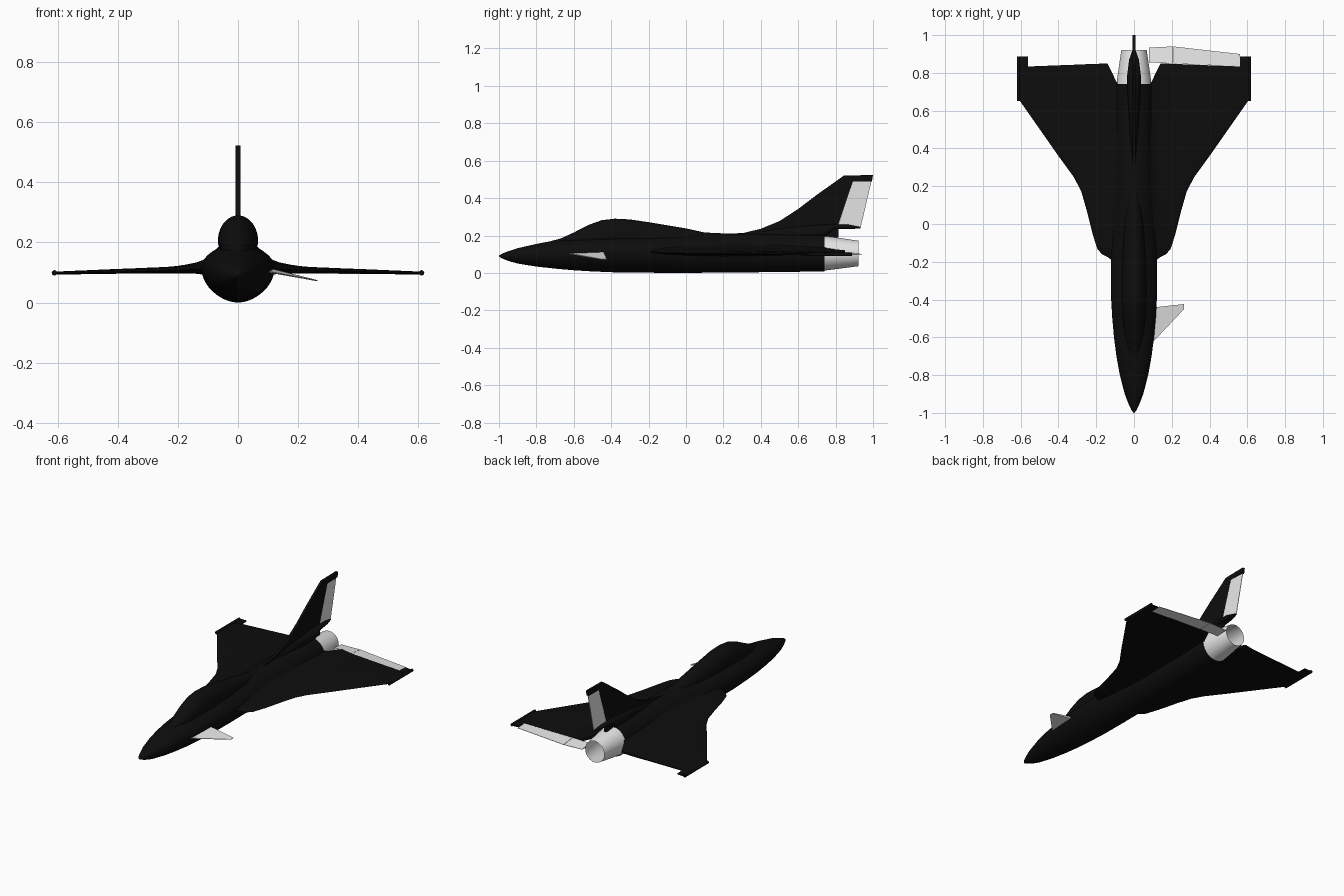
import bpy, bmesh, math
from mathutils import Vector


def material(name, v):
    m = bpy.data.materials.new(name)
    m.diffuse_color = (v, v, v, 1)
    return m


BLACK = material("black_paint", 0.004)
GREY = material("light_grey", 0.8)


def loft(name, rings, mat, caps=True, mirror=False, angle=40):
    """Skin closed rings of equal point count into one object."""
    bm = bmesh.new()
    vs = [[bm.verts.new(p) for p in r] for r in rings]
    n = len(rings[0])
    for a, b in zip(vs, vs[1:]):
        for i in range(n):
            j = (i + 1) % n
            bm.faces.new((a[i], a[j], b[j], b[i]))
    if caps:
        bm.faces.new(vs[0])
        bm.faces.new(vs[-1])
    bmesh.ops.remove_doubles(bm, verts=bm.verts, dist=0.0002)
    bmesh.ops.recalc_face_normals(bm, faces=bm.faces)
    me = bpy.data.meshes.new(name)
    bm.to_mesh(me)
    bm.free()
    me.materials.append(mat)
    ob = bpy.data.objects.new(name, me)
    bpy.context.collection.objects.link(ob)
    if mirror:
        ob.modifiers.new("mirror", 'MIRROR')
    bpy.ops.object.select_all(action='DESELECT')
    ob.select_set(True)
    bpy.context.view_layer.objects.active = ob
    bpy.ops.object.shade_smooth_by_angle(angle=math.radians(angle))
    return ob


def oval(y, w, zb, zc, zt, p=1.0, n=40, x=0.0):
    """Ring across y; p pinches the upper half inwards."""
    ring = []
    for i in range(n):
        t = 2 * math.pi * i / n
        c, s = math.cos(t), math.sin(t)
        e = p if s > 0 else 1 + (p - 1) * 0.2
        ring.append((x + math.copysign(w * abs(c) ** e, c), y,
                     zc + s * ((zt - zc) if s > 0 else (zc - zb))))
    return ring


def blade(name, sections, axis, mat):
    """Thin surface from (leading point, trailing point, front and rear half thickness)."""
    up = Vector(axis)
    rings = []
    for le, te, h0, h1 in sections:
        a, b = Vector(le), Vector(te)
        rings.append([a + up * h0, b + up * h1, b - up * h1, a - up * h0])
    return loft(name, rings, mat, angle=20)


# Fuselage: y, half width, bottom, waist, top, pinch
loft("fuselage", [oval(*s) for s in (
    (-1.0, 0.002, 0.088, 0.09, 0.092, 1), (-0.985, 0.014, 0.078, 0.09, 0.102, 1),
    (-0.95, 0.030, 0.064, 0.092, 0.116, 1), (-0.9, 0.049, 0.05, 0.094, 0.132, 1),
    (-0.8, 0.075, 0.034, 0.1, 0.155, 1.1), (-0.7, 0.093, 0.023, 0.105, 0.174, 1.2),
    (-0.6, 0.106, 0.014, 0.11, 0.187, 1.4), (-0.5, 0.115, 0.008, 0.115, 0.197, 1.6),
    (-0.38, 0.122, 0.003, 0.118, 0.203, 1.7), (-0.2, 0.122, 0.001, 0.118, 0.205, 1.6),
    (0.0, 0.114, 0.0, 0.113, 0.207, 1.35), (0.2, 0.106, 0.002, 0.108, 0.21, 1.15),
    (0.45, 0.101, 0.004, 0.106, 0.208, 1), (0.74, 0.096, 0.008, 0.105, 0.202, 1))], BLACK)

# Canopy flowing into the spine
loft("canopy", [oval(*s) for s in (
    (-0.73, 0.006, 0.14, 0.15, 0.168), (-0.67, 0.028, 0.14, 0.16, 0.184),
    (-0.6, 0.046, 0.14, 0.17, 0.216), (-0.52, 0.058, 0.14, 0.185, 0.257),
    (-0.45, 0.064, 0.14, 0.2, 0.282), (-0.38, 0.067, 0.14, 0.205, 0.29),
    (-0.3, 0.066, 0.14, 0.205, 0.286), (-0.2, 0.062, 0.14, 0.195, 0.271),
    (0.0, 0.05, 0.14, 0.18, 0.238), (0.1, 0.04, 0.14, 0.17, 0.216),
    (0.25, 0.02, 0.14, 0.16, 0.209))], BLACK)

# Blended delta wing: x, leading y, trailing y, bottom z, top z
rings = []
for x, y0, y1, zb, zt in (
        (0.05, -0.2, 0.74, 0.07, 0.185), (0.075, -0.2, 0.74, 0.075, 0.17),
        (0.095, -0.198, 0.755, 0.085, 0.155), (0.115, -0.193, 0.80, 0.093, 0.142),
        (0.14, -0.175, 0.85, 0.096, 0.133), (0.17, -0.16, 0.849, 0.097, 0.127),
        (0.195, -0.13, 0.848, 0.097, 0.123), (0.22, -0.05, 0.847, 0.097, 0.12),
        (0.25, 0.07, 0.846, 0.097, 0.118), (0.28, 0.175, 0.845, 0.097, 0.117),
        (0.32, 0.25, 0.843, 0.097, 0.115), (0.4, 0.36, 0.84, 0.096, 0.112),
        (0.61, 0.66, 0.832, 0.093, 0.103)):
    zm = 0.45 * zt + 0.55 * zb
    prof = [(0, 0.05), (0.02, 0.4), (0.08, 0.7), (0.2, 0.93), (0.4, 1), (0.7, 0.8), (1, 0.4)]
    up = [(x, y0 + f * (y1 - y0), zm + (zt - zm) * e) for f, e in prof]
    low = [(x, y0 + f * (y1 - y0), zm - (zm - zb) * e) for f, e in prof]
    rings.append(up + low[::-1])
loft("wing", rings, BLACK, mirror=True)

# Wing tip rails and the small plates behind them
loft("wing_tip_rail", [oval(y, 0.009, 0.09, 0.099, 0.108, n=12, x=0.611)
                       for y in (0.652, 0.888)], BLACK, mirror=True)
tip = blade("wing_tip_plate", [((0.56, 0.82, 0.099), (0.56, 0.888, 0.099), 0.005, 0.003),
                               ((0.612, 0.82, 0.098), (0.612, 0.888, 0.098), 0.005, 0.003)],
            (0, 0, 1), BLACK)
tip.modifiers.new("mirror", 'MIRROR')

# Fin with a notch for the rudder
side = [(0.22, 0.19), (0.22, 0.209), (0.31, 0.214), (0.4, 0.236), (0.5, 0.277), (0.6, 0.342),
        (0.7, 0.418), (0.845, 0.521), (1.0, 0.523), (0.994, 0.49), (0.892, 0.488),
        (0.815, 0.262), (0.815, 0.19)]
loft("fin", [[(x, y, z) for y, z in side] for x in (-0.008, 0.008)], BLACK, angle=25)
loft("fin_base_fairing", [oval(*s, n=16) for s in (
    (0.35, 0.01, 0.18, 0.2, 0.216), (0.55, 0.026, 0.18, 0.205, 0.245),
    (0.74, 0.037, 0.19, 0.215, 0.262), (0.79, 0.036, 0.233, 0.245, 0.262),
    (0.87, 0.026, 0.235, 0.246, 0.258), (0.932, 0.004, 0.237, 0.241, 0.246))], BLACK)

# Rudder
blade("rudder", [((0, 0.815, 0.258), (0, 0.933, 0.24), 0.0075, 0.0015),
                 ((0, 0.892, 0.489), (0, 0.992, 0.492), 0.0075, 0.0015)], (1, 0, 0), GREY)

# Elevons and canard are fitted on one side only
blade("inner_elevon", [((0.08, 0.856, 0.105), (0.08, 0.934, 0.101), 0.008, 0.001),
                       ((0.206, 0.849, 0.104), (0.206, 0.94, 0.1), 0.007, 0.001)],
      (0, 0, 1), GREY)
blade("outer_elevon", [((0.208, 0.849, 0.104), (0.208, 0.94, 0.1), 0.007, 0.001),
                       ((0.56, 0.834, 0.098), (0.56, 0.9, 0.097), 0.004, 0.001)],
      (0, 0, 1), GREY)
blade("canard", [((0.10, -0.625, 0.103), (0.10, -0.442, 0.108), 0.002, 0.008),
                 ((0.264, -0.452, 0.073), (0.264, -0.424, 0.073), 0.001, 0.002)],
      (0, 0, 1), GREY)

# Open exhaust nozzle
loft("nozzle", [oval(0.735, 0.093, 0.012, 0.105, 0.198), oval(0.8, 0.085, 0.02, 0.105, 0.19),
                oval(0.922, 0.067, 0.036, 0.104, 0.172)], GREY, caps=False)
